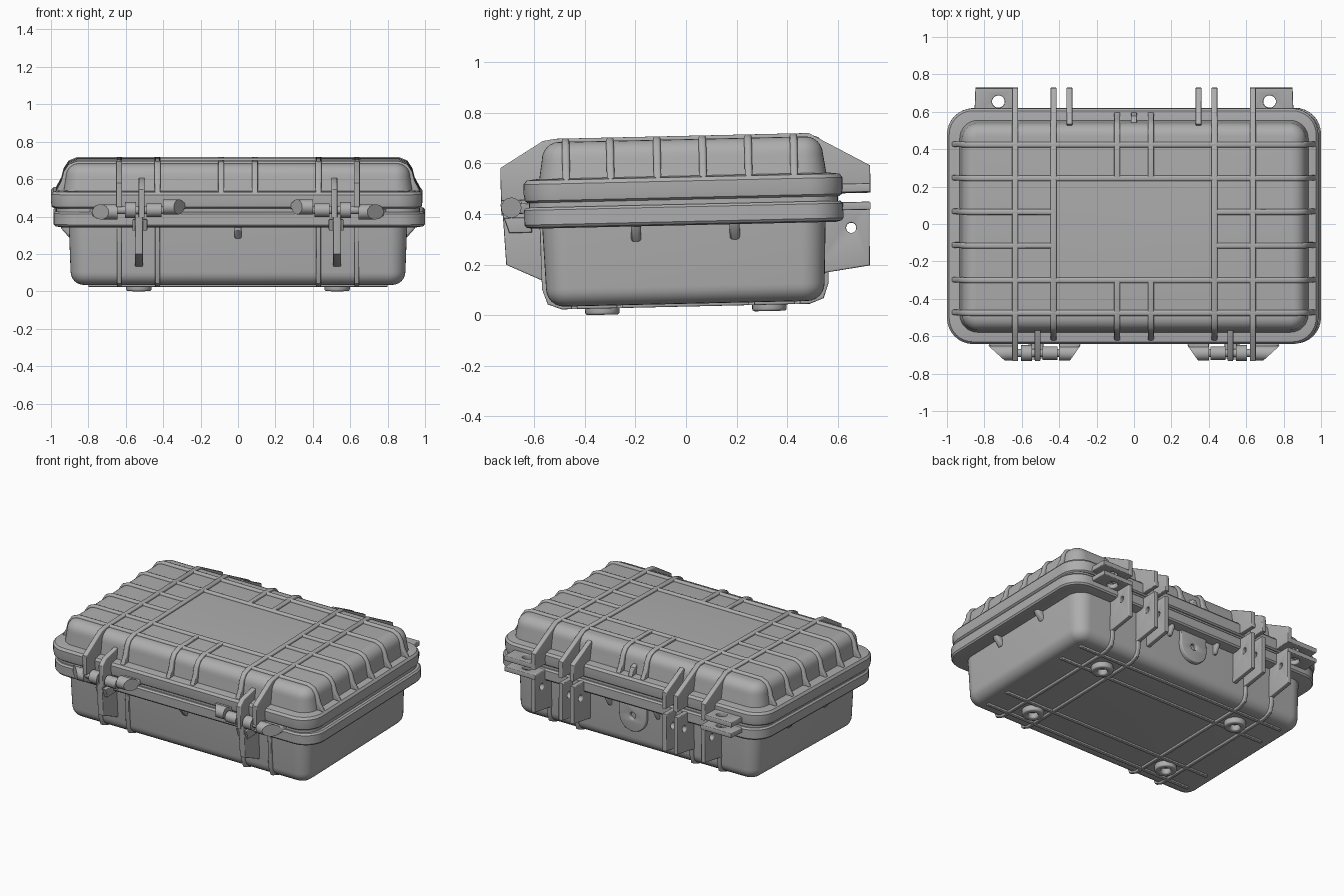
import bpy, bmesh, math
from mathutils import Matrix

cube = bpy.data.objects.get("Cube")
if cube:
    bpy.data.objects.remove(cube)

grey = bpy.data.materials.new("case grey")
grey.use_nodes = True
grey.diffuse_color = (0.42, 0.42, 0.42, 1)
grey.node_tree.nodes["Principled BSDF"].inputs["Base Color"].default_value = grey.diffuse_color

TILT = Matrix.Rotation(math.radians(1.3), 4, 'X')
# Plate planes: local u, v, thickness -> world axes
FACE_X = Matrix(((0, 0, 1, 0), (1, 0, 0, 0), (0, 1, 0, 0), (0, 0, 0, 1)))
FACE_Y = Matrix(((1, 0, 0, 0), (0, 0, -1, 0), (0, 1, 0, 0), (0, 0, 0, 1)))
FACE_Z = Matrix.Identity(4)
SIDES = ((1, "left"), (-1, "right"))


def add(name, mesh):
    mesh.name = name
    mesh.transform(TILT)
    mesh.materials.clear()
    mesh.materials.append(grey)
    ob = bpy.data.objects.new(name, mesh)
    bpy.context.collection.objects.link(ob)
    bpy.ops.object.select_all(action='DESELECT')
    ob.select_set(True)
    bpy.context.view_layer.objects.active = ob
    bpy.ops.object.shade_smooth_by_angle(angle=math.radians(35))
    return ob


def circle(u, v, r, n=28):
    return [(u + r * math.cos(2 * math.pi * i / n), v + r * math.sin(2 * math.pi * i / n))
            for i in range(n)]


def plate(name, outline, lo, hi, plane, holes=(), bevel=0.006):
    """Flat outline with optional round holes, thickened from lo to hi."""
    cu = bpy.data.curves.new(name, 'CURVE')
    cu.dimensions, cu.fill_mode = '2D', 'BOTH'
    cu.extrude = (hi - lo) / 2 - bevel
    cu.bevel_depth, cu.bevel_resolution, cu.offset = bevel, 2, -bevel
    for pts in [outline] + [circle(*h)[::-1] for h in holes]:
        sp = cu.splines.new('POLY')
        sp.points.add(len(pts) - 1)
        for p, (u, v) in zip(sp.points, pts):
            p.co = (u, v, 0, 1)
        sp.use_cyclic_u = True
    tmp = bpy.data.objects.new(name, cu)
    mesh = bpy.data.meshes.new_from_object(tmp)
    bpy.data.objects.remove(tmp)
    mid = (lo + hi) / 2
    mesh.transform(plane @ Matrix.Translation((0, 0, -mid if plane is FACE_Y else mid)))
    bm = bmesh.new()
    bm.from_mesh(mesh)
    bmesh.ops.remove_doubles(bm, verts=bm.verts, dist=0.0001)
    bmesh.ops.recalc_face_normals(bm, faces=bm.faces)
    bm.to_mesh(mesh)
    bm.free()
    return add(name, mesh)


def shell(name, hx, hy, r, profile, cx=0):
    """Rounded rectangle lofted through (inset, z) levels."""
    bm = bmesh.new()
    rings = []
    for inset, z in profile:
        ring, rad = [], max(r - inset, 0.02)
        for k, (sx, sy) in enumerate(((1, 1), (-1, 1), (-1, -1), (1, -1))):
            for i in range(9):
                a = math.pi / 2 * (k + i / 8)
                ring.append(bm.verts.new((cx + sx * (hx - inset - rad) + rad * math.cos(a),
                                          sy * (hy - inset - rad) + rad * math.sin(a), z)))
        rings.append(ring)
    n = len(rings[0])
    for a, b in zip(rings, rings[1:]):
        for i in range(n):
            bm.faces.new((a[i], a[(i + 1) % n], b[(i + 1) % n], b[i]))
    bm.faces.new(rings[0][::-1])
    bm.faces.new(rings[-1])
    mesh = bpy.data.meshes.new(name)
    bm.to_mesh(mesh)
    bm.free()
    return add(name, mesh)


def fillet(inset, z, r, up, n=6):
    """Quarter round from a wall at (inset, z) to a flat, upward or downward."""
    return [(inset + r * (1 - math.cos(a)), z + up * r * math.sin(a))
            for a in (math.pi / 2 * i / n for i in range(n + 1))]


def barrel(name, x0, x1, y, z, r, k0=0, k1=0):
    """Rod along x; k0 and k1 slant its ends."""
    bm = bmesh.new()
    bmesh.ops.create_cone(bm, cap_ends=True, segments=24, radius1=r, radius2=r, depth=1,
                          matrix=Matrix.Rotation(math.pi / 2, 4, 'Y'))
    for v in bm.verts:
        end, k = (x0, k0) if v.co.x < 0 else (x1, k1)
        v.co.x = end + k * v.co.y
        v.co.y += y
        v.co.z += z
    bmesh.ops.recalc_face_normals(bm, faces=bm.faces)
    mesh = bpy.data.meshes.new(name)
    bm.to_mesh(mesh)
    bm.free()
    return add(name, mesh)


def mirror(pts):
    return pts + [(-u, v) for u, v in reversed(pts)]


# Case shells
shell("base_body", 0.905, 0.56, 0.1, fillet(0.01, 0.115, 0.07, -1)[::-1] + [(0, 0.37)])
shell("base_rim", 0.993, 0.63, 0.14,
      [(0.03, 0.355), (0.008, 0.36), (0, 0.37), (0, 0.428), (0.01, 0.438)], 0.007)
shell("seal_neck", 0.972, 0.61, 0.12, [(0, 0.42), (0, 0.48)])
shell("lid_rim", 0.993, 0.63, 0.14,
      [(0.014, 0.457), (0.004, 0.465), (0, 0.49), (0, 0.53), (0.012, 0.545), (0.05, 0.55)], -0.007)
shell("lid_dome", 0.935, 0.57, 0.1, [(0, 0.53)] + fillet(0.015, 0.625, 0.07, 1))

# Lid ribs running side to side
rib_end = [(0.975, 0.545), (0.945, 0.60), (0.932, 0.65), (0.905, 0.69), (0.86, 0.708)]
for y in (-0.46, -0.285, 0.26, 0.44):
    plate("lid_cross_rib", mirror(rib_end), y - 0.015, y + 0.015, FACE_Y, bevel=0.01)
for y in (-0.10, 0.08):
    for s, side in SIDES:
        half = [(s * u, v) for u, v in rib_end + [(0.43, 0.708), (0.43, 0.545)]]
        plate(side + "_lid_short_rib", half, y - 0.015, y + 0.015, FACE_Y, bevel=0.01)

# Profiles seen from the side, as (y, z)
lid_back = [(0.50, 0.708), (0.74, 0.575), (0.74, 0.467), (0.5, 0.467)]
lid_front = [(-0.5, 0.467), (-0.72, 0.467), (-0.72, 0.597), (-0.55, 0.70), (-0.5, 0.708)]
rib_front = [(-0.5, 0.53), (-0.61, 0.545), (-0.58, 0.6), (-0.567, 0.65), (-0.54, 0.69), (-0.49, 0.708)]
base_back = [(0.5, 0.43), (0.735, 0.43), (0.73, 0.18), (0.55, 0.155), (0.5, 0.155)]
base_front = [(-0.5, 0.43), (-0.715, 0.43), (-0.705, 0.215), (-0.555, 0.145), (-0.5, 0.145)]
base_rib = mirror([(0.57, 0.37), (0.566, 0.115), (0.545, 0.055), (0.49, 0.034)])
hole = [(0.66, 0.33, 0.02)]

for s, side in SIDES:
    def fin(name, outline, x, w=0.032, **kw):
        plate(side + name, outline, s * x - w / 2, s * x + w / 2, FACE_X, **kw)

    # Lengthwise lid ribs with hinge and latch fins
    fin("_outer_lid_rib", lid_front + lid_back, 0.635)
    fin("_inner_lid_rib", rib_front + lid_back, 0.43)
    fin("_hinge_lid_fin", [(0.5, 0.6)] + [(0.55, 0.675)] + lid_back[1:], 0.345)
    fin("_latch_lid_fin", [(-0.5, 0.41), (-0.72, 0.41), (-0.72, 0.56), (-0.68, 0.597), (-0.5, 0.63)], 0.515)
    fin("_front_short_rib", rib_front + [(-0.285, 0.708), (-0.285, 0.53)], 0.09)
    fin("_back_short_rib", [(-u, v) for u, v in rib_front] + [(0.26, 0.708), (0.26, 0.53)], 0.09)

    # Base ribs, hinge fins and latch fin
    for x in (0.635, 0.43):
        fin("_base_rib", base_rib, x, w=0.026)
    for x in (0.635, 0.43, 0.345):
        fin("_hinge_base_fin", base_back, x, holes=hole)
    fin("_latch_base_fin", base_front, 0.53, w=0.042)
    fin("_latch_block", [(-0.6, 0.34), (-0.69, 0.34), (-0.71, 0.4), (-0.6, 0.4)], 0.525, w=0.08)

    # Rear padlock lugs
    lug = [(s * u, v) for u, v in ((0.62, 0.55), (0.855, 0.55), (0.848, 0.738), (0.62, 0.738))]
    eye = [(s * 0.725, 0.665, 0.034)]
    plate(side + "_lid_lug", lug, 0.47, 0.505, FACE_Z, eye)
    plate(side + "_base_lug", lug, 0.40, 0.432, FACE_Z, eye)

    # Latch webs and barrels
    web = [(s * u, v) for u, v in ((0.80, -0.6), (0.77, -0.64), (0.69, -0.7), (0.645, -0.7), (0.645, -0.6))]
    plate(side + "_latch_outer_web", web, 0.415, 0.455, FACE_Z)
    web = [(s * u, v) for u, v in ((0.27, -0.6), (0.29, -0.64), (0.34, -0.7), (0.4, -0.7), (0.4, -0.6))]
    plate(side + "_latch_inner_web", web, 0.455, 0.49, FACE_Z)
    y = -0.68
    barrel(side + "_latch_outer_barrel", s * 0.735, s * 0.645, y, 0.44, 0.04, k0=s * 1.1) if s < 0 else \
        barrel(side + "_latch_outer_barrel", 0.645, 0.735, y, 0.44, 0.04, k1=1.1)
    barrel(side + "_latch_inner_barrel", *sorted((s * 0.315, s * 0.4)), y, 0.467, 0.04,
           *((-0.7, 0) if s > 0 else (0, 0.7)))
    for a, b, r in ((0.545, 0.605, 0.042), (0.41, 0.49, 0.036), (0.34, 0.70, 0.022)):
        barrel(side + "_latch_knuckle", *sorted((s * a, s * b)), y, 0.45, r)

    # Side gussets under the rim
    for y in (-0.19, 0.2):
        gusset = [(s * u, v) for u, v in ((0.85, 0.37), (0.955, 0.37), (0.945, 0.34), (0.905, 0.295), (0.85, 0.295))]
        plate(side + "_gusset", gusset, y - 0.02, y + 0.02, FACE_Y, bevel=0.012)
    plate(side + "_back_gusset", [(0.5, 0.29), (0.57, 0.29), (0.6, 0.34), (0.6, 0.37), (0.5, 0.37)],
          s * 0.18 - 0.012, s * 0.18 + 0.012, FACE_X)

    # Feet
    for y in (-0.33, 0.33):
        plate(side + "_foot", circle(s * 0.53, y, 0.068), 0.009, 0.055, FACE_Z,
              [(s * 0.53, y, 0.03)], bevel=0.01)

# Underside cross ribs
for y in (-0.44, -0.26, 0.26, 0.44):
    plate("bottom_cross_rib", mirror([(0.80, 0.1), (0.80, 0.034)]), y - 0.013, y + 0.013, FACE_Y)

# Centre details: front gusset, rear nub and rear valve plate
plate("front_gusset", [(-0.5, 0.295), (-0.56, 0.295), (-0.6, 0.34), (-0.6, 0.37), (-0.5, 0.37)],
      -0.02, 0.02, FACE_X, bevel=0.012)
plate("rear_nub", [(0.5, 0.53), (0.61, 0.545), (0.59, 0.6), (0.53, 0.62)], -0.016, 0.016, FACE_X)
tab = [(0.1 * math.cos(a), 0.265 + 0.1 * math.sin(a)) for a in (math.pi * (1 + i / 16) for i in range(17))]
plate("rear_valve_plate", tab + [(0.1, 0.37), (-0.1, 0.37)], 0.53, 0.58, FACE_Y, [(0, 0.27, 0.022)])
